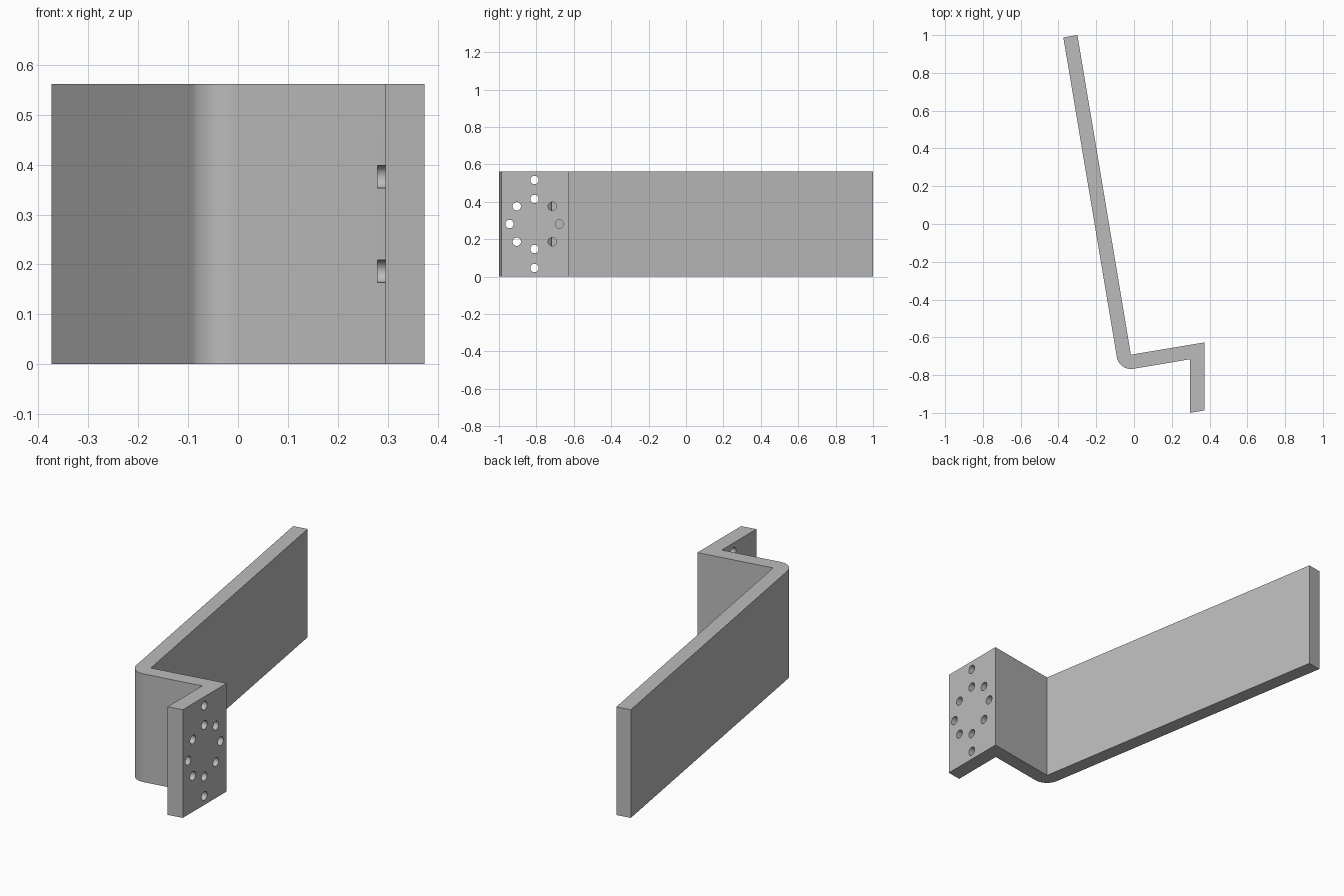
import bpy
import bmesh
from math import radians, sin, cos, tan, pi
from mathutils import Matrix, Vector

cube = bpy.data.objects.get("Cube")
if cube:
    bpy.data.objects.remove(cube, do_unlink=True)

HEIGHT = 0.562
THICK = 0.0755
TILT = radians(9.5)
X_MAX = 0.374
PLATE_X = 0.296          # inner face of the drilled plate

steel = bpy.data.materials.new("steel grey")
steel.use_nodes = True
grey = (0.5, 0.5, 0.5, 1)
steel.diffuse_color = grey
steel.node_tree.nodes["Principled BSDF"].inputs["Base Color"].default_value = grey


def mesh_object(name, bm):
    mesh = bpy.data.meshes.new(name)
    bmesh.ops.recalc_face_normals(bm, faces=bm.faces)
    bm.to_mesh(mesh)
    bm.free()
    mesh.materials.append(steel)
    obj = bpy.data.objects.new(name, mesh)
    bpy.context.collection.objects.link(obj)
    return obj


# Bent strip: long arm, rounded outer bend, web and plate in one profile
arm_end = Vector((-X_MAX + THICK * cos(TILT), 1.0))
bend_y = -0.692
bend = Vector((arm_end.x + (arm_end.y - bend_y) * tan(TILT), bend_y))


def web_y(x, drop=0):
    return bend.y + (x - bend.x) * tan(TILT) - drop / cos(TILT)


outline = [
    arm_end,
    arm_end - THICK * Vector((cos(TILT), sin(TILT))),
]
STEPS = 16
for i in range(STEPS + 1):
    a = pi + TILT + i / STEPS * pi / 2
    outline.append(bend + THICK * Vector((cos(a), sin(a))))
outline += [
    Vector((PLATE_X, web_y(PLATE_X, THICK))),
    Vector((PLATE_X, -1.0)),
    Vector((X_MAX, -1.0 + (X_MAX - PLATE_X) * tan(TILT))),
    Vector((X_MAX, web_y(X_MAX))),
    bend,
]

bm = bmesh.new()
base = bm.faces.new([bm.verts.new((p.x, p.y, 0)) for p in outline])
top = bmesh.ops.extrude_face_region(bm, geom=[base])
bmesh.ops.translate(bm, vec=(0, 0, HEIGHT),
                    verts=[v for v in top["geom"] if isinstance(v, bmesh.types.BMVert)])
bracket = mesh_object("bent_bracket", bm)

# Drill pattern: ring of eight plus one hole above and one below
centre = Vector((-0.81, HEIGHT / 2))
holes = [centre + 0.134 * Vector((cos(i * pi / 4), sin(i * pi / 4))) for i in range(8)]
holes += [centre + Vector((0, s * 0.235)) for s in (-1, 1)]

DRILL_START, DRILL_END = 0.28, 0.42
bm = bmesh.new()
for h in holes:
    place = Matrix.Translation(((DRILL_START + DRILL_END) / 2, h.x, h.y))
    bmesh.ops.create_cone(bm, cap_ends=True, segments=32, radius1=0.0225, radius2=0.0225,
                          depth=DRILL_END - DRILL_START,
                          matrix=place @ Matrix.Rotation(pi / 2, 4, 'Y'))
drills = mesh_object("hole_cutter", bm)
drills.hide_render = True

# Cut the holes, then remove the cutter
bpy.ops.object.select_all(action='DESELECT')
bpy.context.view_layer.objects.active = bracket
bracket.select_set(True)
cut = bracket.modifiers.new("holes", 'BOOLEAN')
cut.operation = 'DIFFERENCE'
cut.solver = 'EXACT'
cut.object = drills
bpy.ops.object.modifier_apply(modifier=cut.name)
bpy.data.objects.remove(drills, do_unlink=True)
bpy.ops.object.shade_smooth_by_angle(angle=radians(30))
